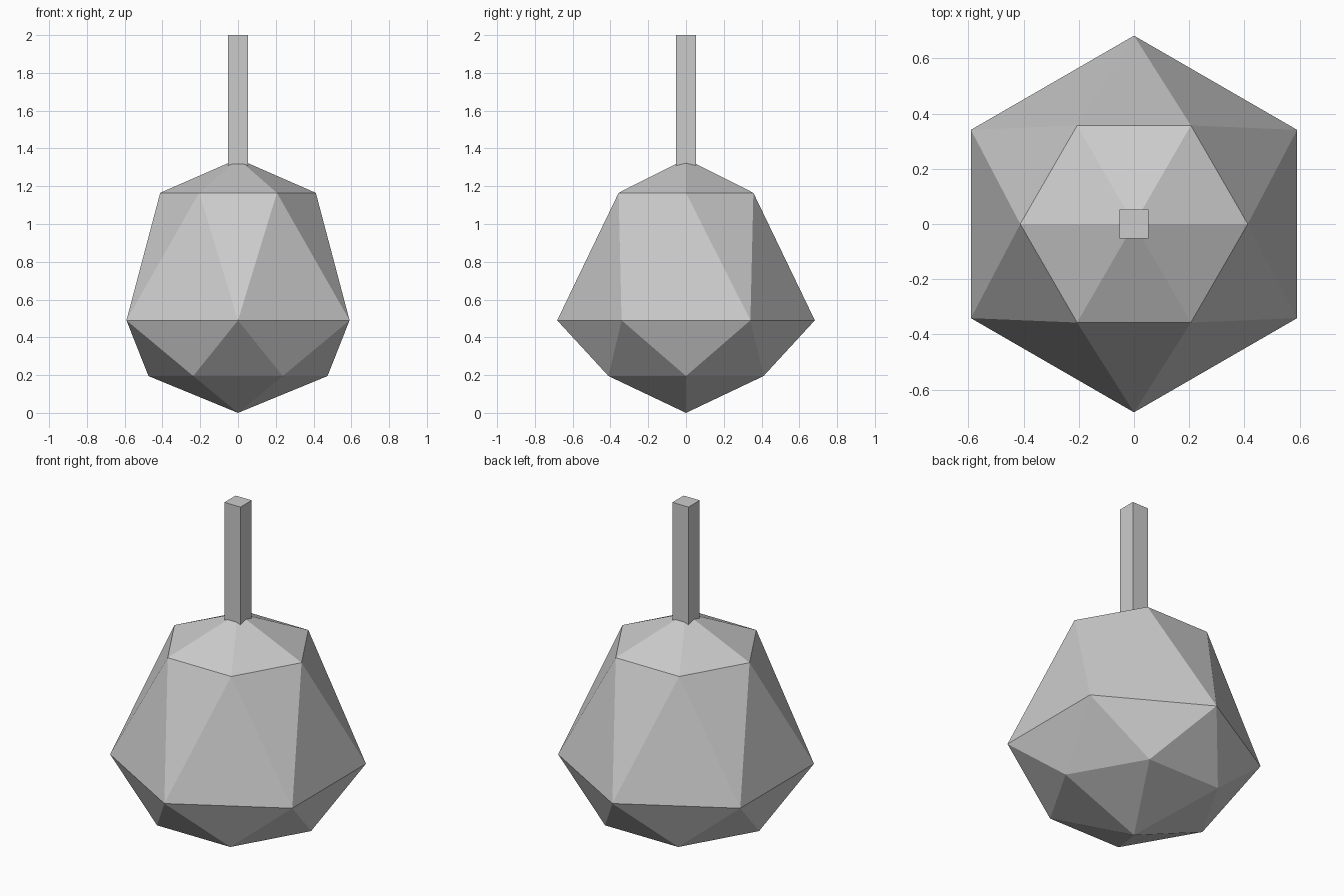
import bpy, bmesh, math

if "Cube" in bpy.data.objects:
    bpy.data.objects.remove(bpy.data.objects["Cube"])

grey = bpy.data.materials.new("plain grey")
grey.diffuse_color = (0.6, 0.6, 0.6, 1)
grey.use_nodes = True
grey.node_tree.nodes["Principled BSDF"].inputs["Base Color"].default_value = grey.diffuse_color


def add_object(name, bm):
    bmesh.ops.recalc_face_normals(bm, faces=bm.faces)
    mesh = bpy.data.meshes.new(name)
    bm.to_mesh(mesh)
    bm.free()
    mesh.materials.append(grey)
    obj = bpy.data.objects.new(name, mesh)
    bpy.context.collection.objects.link(obj)
    return obj


# Faceted body: hexagonal rings, each twisted half a step from the last
SIDES = 6
bm = bmesh.new()
rings = []
for radius, z, twist in [(0.474, 0.195, 0), (0.682, 0.49, 0.5), (0.412, 1.165, 0)]:
    ring = []
    for i in range(SIDES):
        a = (i + twist) * math.tau / SIDES
        ring.append(bm.verts.new((radius * math.cos(a), radius * math.sin(a), z)))
    rings.append(ring)
bottom = bm.verts.new((0, 0, 0))
peak = bm.verts.new((0, 0, 1.345))
low, mid, high = rings
for i in range(SIDES):
    j = (i + 1) % SIDES
    bm.faces.new((bottom, low[j], low[i]))
    bm.faces.new((peak, high[i], high[j]))
    for ring in (low, high):
        bm.faces.new((ring[i], ring[j], mid[i]))
        bm.faces.new((mid[i], mid[j], ring[j]))
add_object("body", bm)

# Square stem, sunk slightly into the peak
bm = bmesh.new()
bmesh.ops.create_cube(bm, size=1)
for v in bm.verts:
    v.co = (v.co.x * 0.104, v.co.y * 0.104, 2.0 if v.co.z > 0 else 1.3)
add_object("stem", bm)
